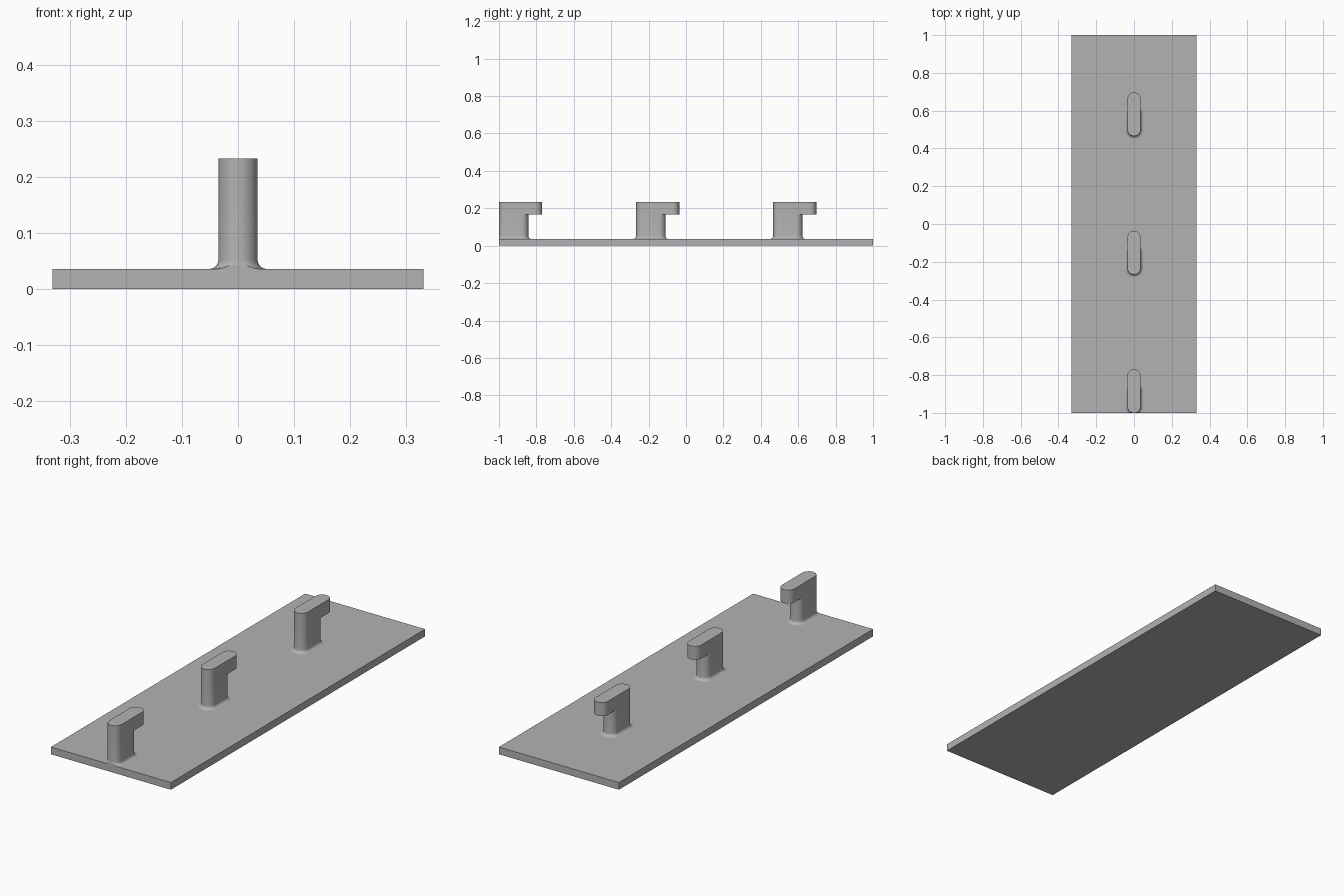
import bpy
import bmesh
from math import cos, sin, pi, radians

cube = bpy.data.objects.get("Cube")
if cube:
    bpy.data.objects.remove(cube, do_unlink=True)

grey = bpy.data.materials.new("plain_grey")
grey.use_nodes = True
colour = (0.45, 0.45, 0.45, 1)
grey.diffuse_color = colour
grey.node_tree.nodes["Principled BSDF"].inputs["Base Color"].default_value = colour

PLATE_TOP, HEAD_BOTTOM, HOOK_TOP = 0.036, 0.166, 0.233
RADIUS, STEM_LENGTH, HEAD_LENGTH, FILLET = 0.035, 0.157, 0.231, 0.016
ARC_STEPS, FILLET_STEPS = 20, 6


def finish(name, bm):
    bmesh.ops.recalc_face_normals(bm, faces=bm.faces)
    mesh = bpy.data.meshes.new(name)
    bm.to_mesh(mesh)
    bm.free()
    obj = bpy.data.objects.new(name, mesh)
    bpy.context.collection.objects.link(obj)
    mesh.materials.append(grey)
    return obj


def slot_ring(bm, start, length, z, grow=0):
    """Ring of vertices round a slot with semicircular ends along y."""
    verts = []
    for centre, turn in ((start + length - RADIUS, 0), (start + RADIUS, pi)):
        for i in range(ARC_STEPS + 1):
            a = turn + pi * i / ARC_STEPS
            r = RADIUS + grow
            verts.append(bm.verts.new((r * cos(a), centre + r * sin(a), z)))
    return verts


def loft(bm, rings):
    """Closed skin through a stack of rings."""
    n = len(rings[0])
    for low, high in zip(rings, rings[1:]):
        for i in range(n):
            j = (i + 1) % n
            bm.faces.new((low[i], low[j], high[j], high[i]))
    bm.faces.new(rings[0][::-1])
    bm.faces.new(rings[-1])


def hook(name, start):
    bm = bmesh.new()
    # Stem with a flared foot, stepping out to a longer head
    rings = []
    for i in range(FILLET_STEPS + 1):
        a = pi / 2 * i / FILLET_STEPS
        rings.append(slot_ring(bm, start, STEM_LENGTH,
                               PLATE_TOP + FILLET * (1 - cos(a)),
                               FILLET * (1 - sin(a))))
    rings.append(slot_ring(bm, start, STEM_LENGTH, HEAD_BOTTOM))
    rings.append(slot_ring(bm, start, HEAD_LENGTH, HEAD_BOTTOM))
    rings.append(slot_ring(bm, start, HEAD_LENGTH, HOOK_TOP))
    loft(bm, rings)
    # Trim the foot flush with the plate's front edge
    if start - FILLET < -1:
        bmesh.ops.bisect_plane(bm, geom=bm.verts[:] + bm.edges[:] + bm.faces[:],
                               dist=1e-5, plane_co=(0, -1, 0),
                               plane_no=(0, -1, 0), clear_outer=True)
        bmesh.ops.holes_fill(bm, edges=[e for e in bm.edges if e.is_boundary])
    obj = finish(name, bm)
    bpy.ops.object.select_all(action="DESELECT")
    obj.select_set(True)
    bpy.context.view_layer.objects.active = obj
    bpy.ops.object.shade_smooth_by_angle(angle=radians(35))


# Base plate
bm = bmesh.new()
bmesh.ops.create_cube(bm, size=1)
bmesh.ops.scale(bm, vec=(0.661, 2, PLATE_TOP), verts=bm.verts)
bmesh.ops.translate(bm, vec=(0, 0, PLATE_TOP / 2), verts=bm.verts)
finish("base_plate", bm)

# Row of hooks
for i, label in enumerate(("front", "middle", "back")):
    hook(label + "_hook", -1 + 0.733 * i)
